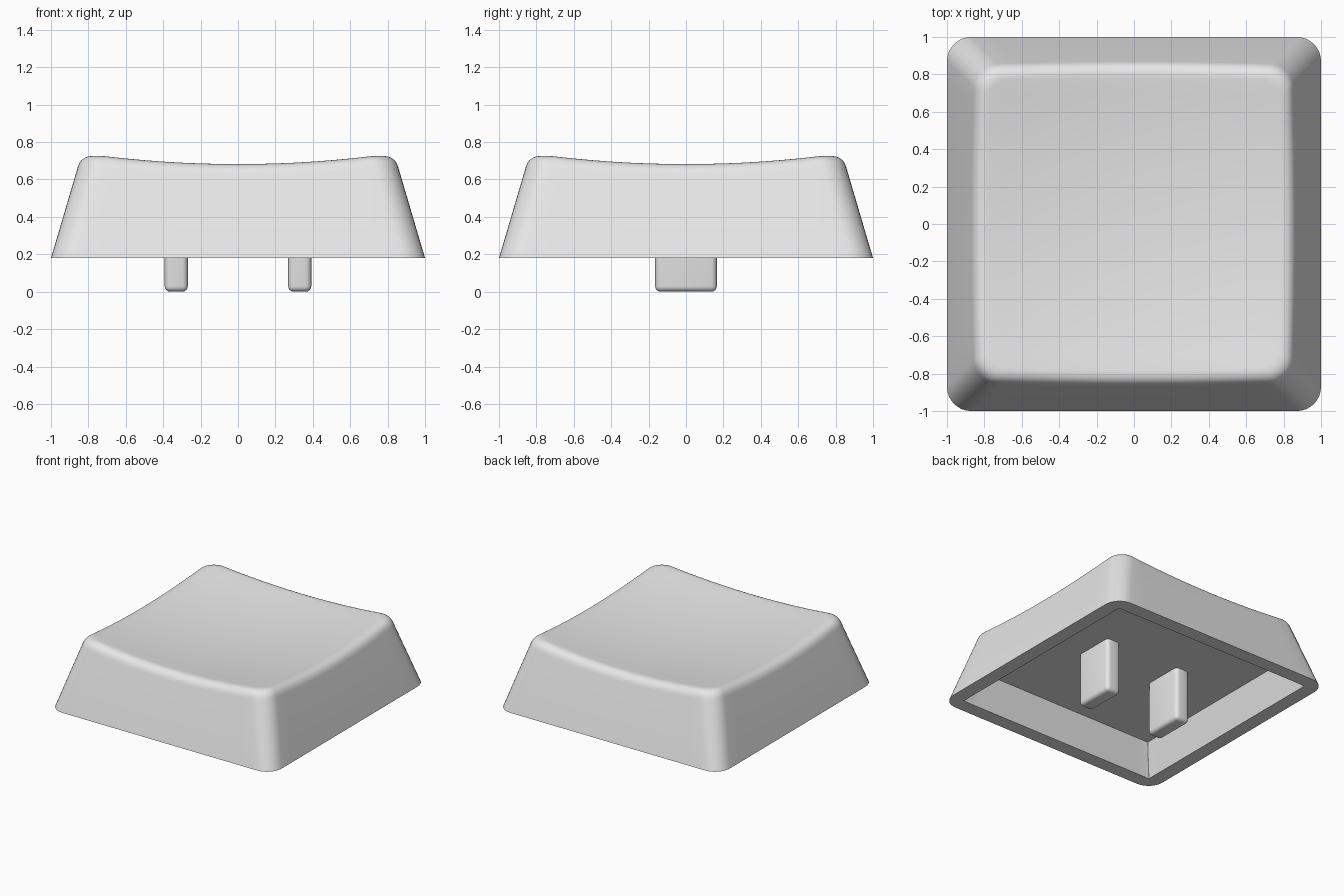
import bpy, bmesh, math

if "Cube" in bpy.data.objects:
    bpy.data.objects.remove(bpy.data.objects["Cube"])

BASE_Z, SLOPE, CORNER = 0.18, 0.295, 0.13   # skirt height, side taper, corner radius
CEILING_Z = 0.43                            # roof of the hollow underside
EDGE = 0.07                                 # softness of the top rim

grey = bpy.data.materials.new("plain grey")
grey.diffuse_color = (0.8, 0.8, 0.8, 1)
grey.use_nodes = True
grey.node_tree.nodes["Principled BSDF"].inputs["Base Color"].default_value = grey.diffuse_color


def outline(half, radius, arc=8, side=14):
    """Rounded square, counter-clockwise, always the same number of points."""
    corners = []
    for k in range(4):
        mid = math.radians(45 + 90 * k)
        cx = math.copysign(half - radius, math.cos(mid))
        cy = math.copysign(half - radius, math.sin(mid))
        angles = [math.radians(90 * k + 90 * i / arc) for i in range(arc + 1)]
        corners.append([(cx + radius * math.cos(a), cy + radius * math.sin(a)) for a in angles])
    points = []
    for k in range(4):
        points += corners[k]
        (ax, ay), (bx, by) = corners[k][-1], corners[(k + 1) % 4][0]
        points += [(ax + (bx - ax) * i / side, ay + (by - ay) * i / side) for i in range(1, side)]
    return points


def dish(x, y):
    return 0.628 + 0.087 * (x * x + y * y)


def flat_ring(half, radius, z):
    return [(x, y, z) for x, y in outline(half, radius)]


def half_at(z):
    return 1 - SLOPE * (z - BASE_Z)


def finish(obj, angle=30):
    obj.data.materials.append(grey)
    bpy.ops.object.select_all(action='DESELECT')
    obj.select_set(True)
    bpy.context.view_layer.objects.active = obj
    bpy.ops.object.shade_smooth_by_angle(angle=math.radians(angle))


def make_object(name, bm):
    bmesh.ops.recalc_face_normals(bm, faces=bm.faces)
    mesh = bpy.data.meshes.new(name)
    bm.to_mesh(mesh)
    bm.free()
    obj = bpy.data.objects.new(name, mesh)
    bpy.context.collection.objects.link(obj)
    return obj


# Sharp line where the tapered sides meet the dished top, and its soft rounding
count = len(outline(1, CORNER))
rim = [[] for _ in range(9)]
for i in range(count):
    z = 0.7
    for _ in range(12):
        x, y = outline(half_at(z), CORNER)[i]
        z = dish(x, y)
    low_z = z - EDGE * 0.96
    lx, ly = outline(half_at(low_z), CORNER)[i]
    tx, ty = outline(half_at(z) - EDGE, CORNER - EDGE * 0.7)[i]
    p0, p1, p2 = (lx, ly, low_z), (x, y, z), (tx, ty, dish(tx, ty))
    for j, ring in enumerate(rim):
        t = j / 8
        ring.append(tuple((1 - t) ** 2 * a + 2 * t * (1 - t) * b + t * t * c
                          for a, b, c in zip(p0, p1, p2)))

# Shell: ceiling, inner walls, bottom lip, outer sides, rounded rim, dished top
rings = [flat_ring(0.815, 0.004, CEILING_Z),
         flat_ring(0.887, 0.004, BASE_Z),
         flat_ring(1.0, CORNER, BASE_Z)] + rim
for s in (0.9, 0.8, 0.7, 0.6, 0.5, 0.4, 0.3, 0.2, 0.1):
    rings.append([(x * s, y * s, dish(x * s, y * s)) for x, y, _ in rim[-1]])

bm = bmesh.new()
loops = [[bm.verts.new(p) for p in ring] for ring in rings]
for a, b in zip(loops, loops[1:]):
    for i in range(count):
        j = (i + 1) % count
        bm.faces.new((a[i], a[j], b[j], b[i]))
bm.faces.new(loops[0][::-1])
centre = bm.verts.new((0, 0, dish(0, 0)))
for i in range(count):
    bm.faces.new((loops[-1][i], loops[-1][(i + 1) % count], centre))
finish(make_object("keycap_shell", bm))

# Two rounded prongs hanging from the ceiling
for name, side in (("left_prong", -1), ("right_prong", 1)):
    bm = bmesh.new()
    bmesh.ops.create_cube(bm, size=1)
    top = CEILING_Z + 0.04
    for v in bm.verts:
        v.co = (side * 0.33 + v.co.x * 0.124, v.co.y * 0.33, (v.co.z + 0.5) * top)
    edges = [e for e in bm.edges if min(v.co.z for v in e.verts) < 0.01]
    bmesh.ops.bevel(bm, geom=edges, offset=0.03, segments=4, profile=0.5, affect='EDGES')
    finish(make_object(name, bm), 40)
